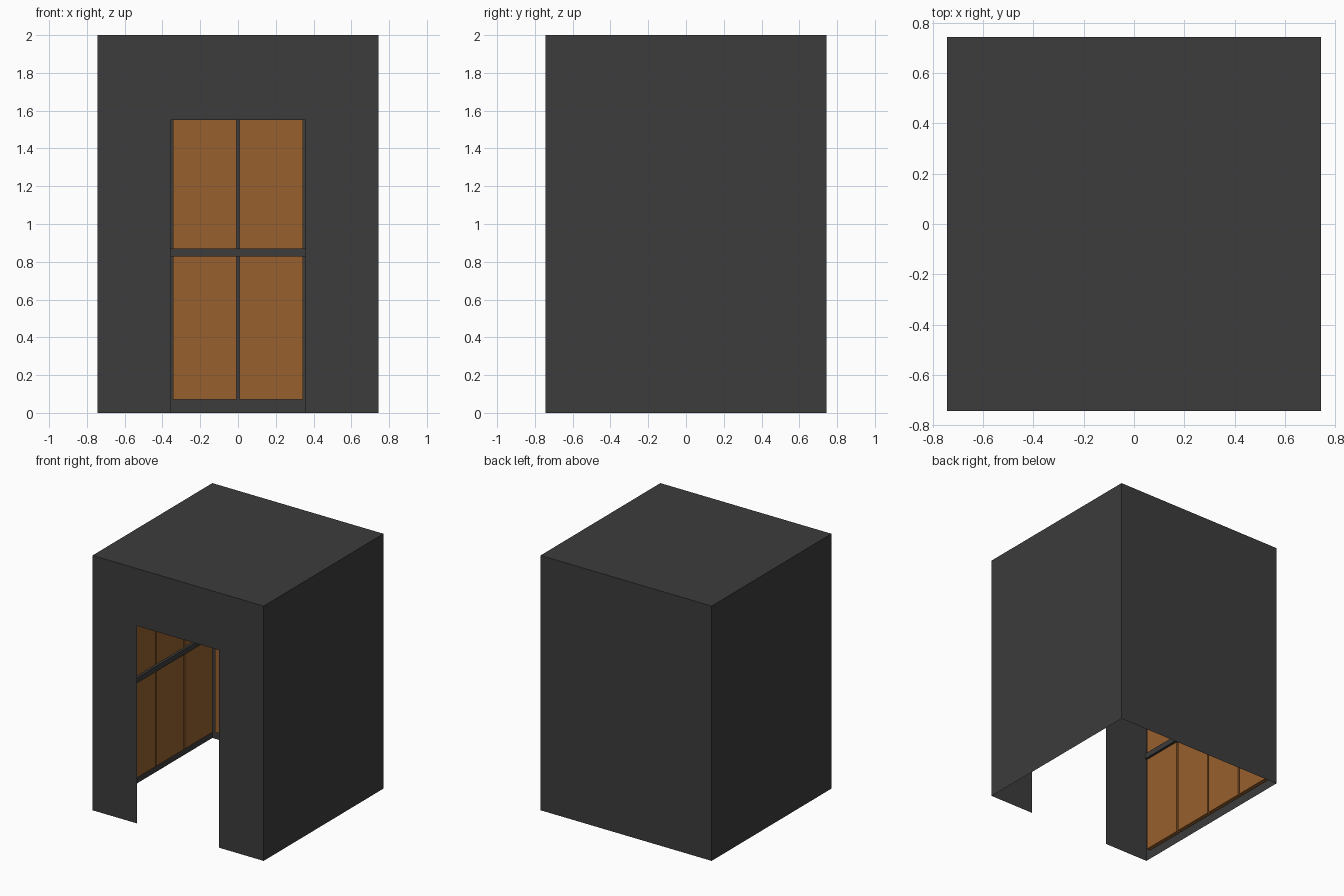
import bpy, bmesh, math
from mathutils import Matrix, Vector

if "Cube" in bpy.data.objects:
    bpy.data.objects.remove(bpy.data.objects["Cube"])

H, TOP = 0.743, 2.0            # half width and height of the cabin
DOOR_W, DOOR_H = 0.355, 1.55   # half width and height of the doorway


def material(name, rgb):
    m = bpy.data.materials.new(name)
    m.diffuse_color = (*rgb, 1)
    m.use_nodes = True
    m.node_tree.nodes["Principled BSDF"].inputs["Base Color"].default_value = m.diffuse_color
    return m


dark = material("dark grey", (0.045, 0.045, 0.045))
wood = material("orange wood", (0.31, 0.117, 0.026))


def finish(name, bm, mat):
    me = bpy.data.meshes.new(name)
    bm.to_mesh(me)
    bm.free()
    me.materials.append(mat)
    ob = bpy.data.objects.new(name, me)
    bpy.context.collection.objects.link(ob)
    return ob


def add_box(bm, lo, hi, rot=Matrix()):
    lo, hi = Vector(lo), Vector(hi)
    m = rot @ Matrix.Translation((lo + hi) / 2) @ Matrix.Diagonal((*(hi - lo), 1))
    bmesh.ops.create_cube(bm, size=1, matrix=m)


# Thin cabin shell: box without floor or front
bm = bmesh.new()
add_box(bm, (-H, -H, 0), (H, H, TOP))
bm.normal_update()
bmesh.ops.delete(bm, geom=[f for f in bm.faces if f.normal.z < -.5 or f.normal.y < -.5],
                 context='FACES_ONLY')
finish("cabin_shell", bm, dark)

# Front wall as one face with the doorway notched out
bm = bmesh.new()
outline = [(-H, 0), (-DOOR_W, 0), (-DOOR_W, DOOR_H), (DOOR_W, DOOR_H),
           (DOOR_W, 0), (H, 0), (H, TOP), (-H, TOP)]
bm.faces.new([bm.verts.new((x, -H, z)) for x, z in outline])
finish("front_wall", bm, dark)

# Wood panels and handrails on the back, left and right walls
STEP, GAP, DEPTH = 0.352, 0.014, 0.032
for side, angle in (("back", 0), ("left", 90), ("right", -90)):
    rot = Matrix.Rotation(math.radians(angle), 4, 'Z')
    bm = bmesh.new()
    for i in range(4):
        x0 = (i - 2) * STEP + GAP / 2
        for z0, z1 in ((0.07, 0.835), (0.865, 1.93)):
            add_box(bm, (x0, H - DEPTH, z0), (x0 + STEP - GAP, H - 0.002, z1), rot)
    finish(side + "_panels", bm, wood)
    bm = bmesh.new()
    add_box(bm, (-0.70, H - 0.052, 0.828), (0.70, H - 0.002, 0.87), rot)
    finish(side + "_handrail", bm, dark)
